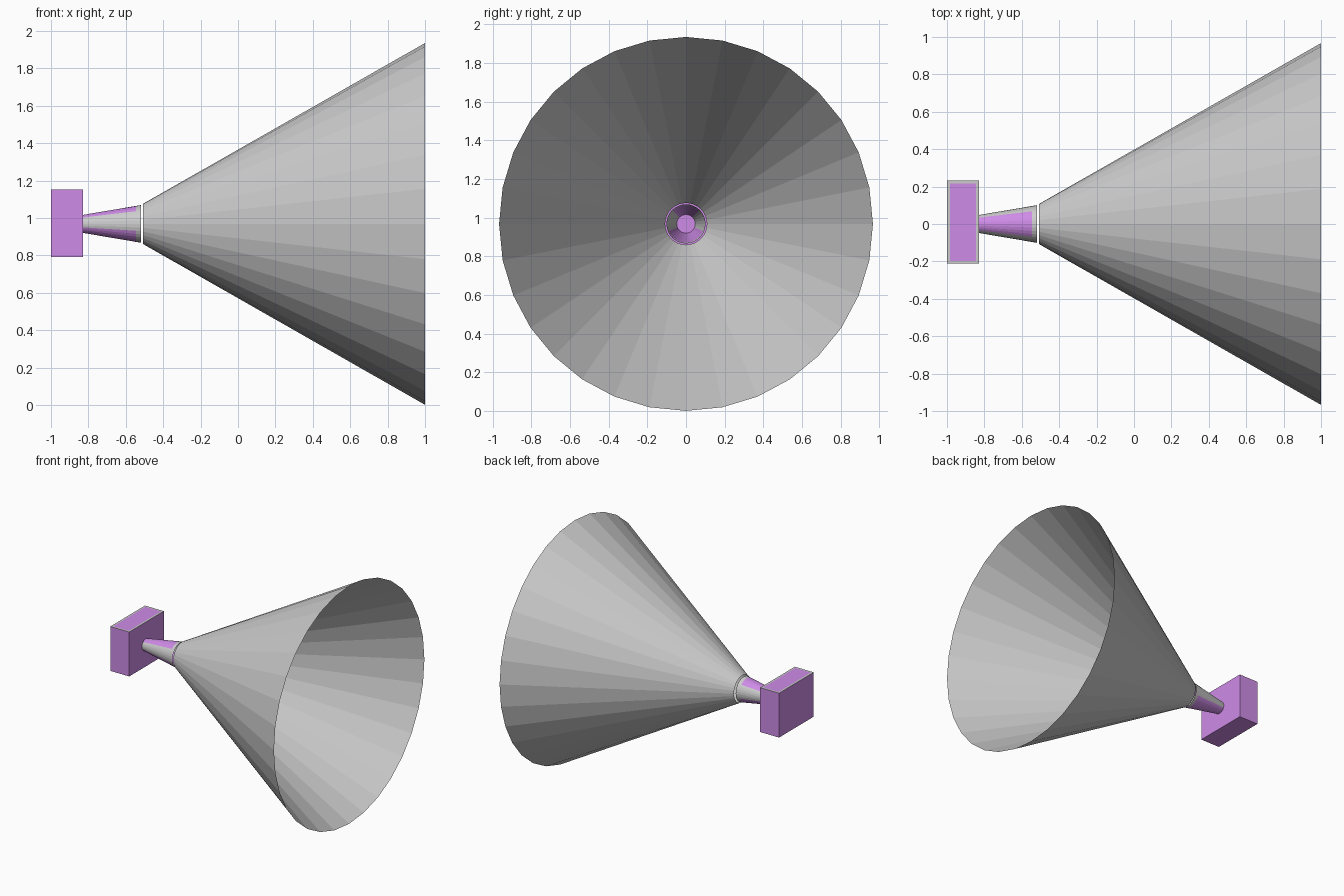
import bpy, bmesh
from math import sin, cos, pi

if "Cube" in bpy.data.objects:
    bpy.data.objects.remove(bpy.data.objects["Cube"])

AXIS_Z = 0.968
SIDES = 32

purple = bpy.data.materials.new("purple")
purple.diffuse_color = (0.62, 0.26, 0.8, 1)
purple.use_nodes = True
purple.node_tree.nodes["Principled BSDF"].inputs["Base Color"].default_value = purple.diffuse_color
grey = bpy.data.materials.new("grey")
grey.diffuse_color = (0.8, 0.8, 0.8, 1)
grey.use_nodes = True
grey.node_tree.nodes["Principled BSDF"].inputs["Base Color"].default_value = grey.diffuse_color


def finish(name, bm, mats=()):
    bmesh.ops.recalc_face_normals(bm, faces=bm.faces)
    mesh = bpy.data.meshes.new(name)
    bm.to_mesh(mesh)
    bm.free()
    for m in mats:
        mesh.materials.append(m)
    obj = bpy.data.objects.new(name, mesh)
    bpy.context.collection.objects.link(obj)
    return obj


def open_cone(name, profile, mats=(), pick=None):
    """Open flat-sided tube along x; profile is (x, radius) pairs."""
    bm = bmesh.new()
    rings = [[bm.verts.new((x, r * cos(2 * pi * i / SIDES), AXIS_Z + r * sin(2 * pi * i / SIDES)))
              for i in range(SIDES)] for x, r in profile]
    for k in range(len(rings) - 1):
        for i in range(SIDES):
            j = (i + 1) % SIDES
            f = bm.faces.new((rings[k][i], rings[k][j], rings[k + 1][j], rings[k + 1][i]))
            if pick:
                f.material_index = pick(k, i)
    return finish(name, bm, mats)


# Large open horn
open_cone("horn", [(-0.507, 0.108), (1.0, 0.967)])

# Small throat cone: purple above and below, grey sides and grey rim
def throat_colour(band, i):
    angle = (i + 0.5) * 360 / SIDES
    return int(band == 0 and (45 < angle < 135 or 202.5 < angle < 337.5))

open_cone("throat", [(-0.83, 0.048), (-0.546, 0.096), (-0.518, 0.101)], (grey, purple), throat_colour)

# Driver box with a grey border round its top
bm = bmesh.new()
bmesh.ops.create_cube(bm, size=1)
for v in bm.verts:
    v.co = (-0.915 + v.co.x * 0.17, 0.01 + v.co.y * 0.445, 0.971 + v.co.z * 0.361)
top = max(bm.faces, key=lambda f: f.calc_center_median().z)
border = bmesh.ops.inset_region(bm, faces=[top], thickness=0.022)["faces"]
for f in border:
    f.material_index = 1
finish("driver_box", bm, (purple, grey))
